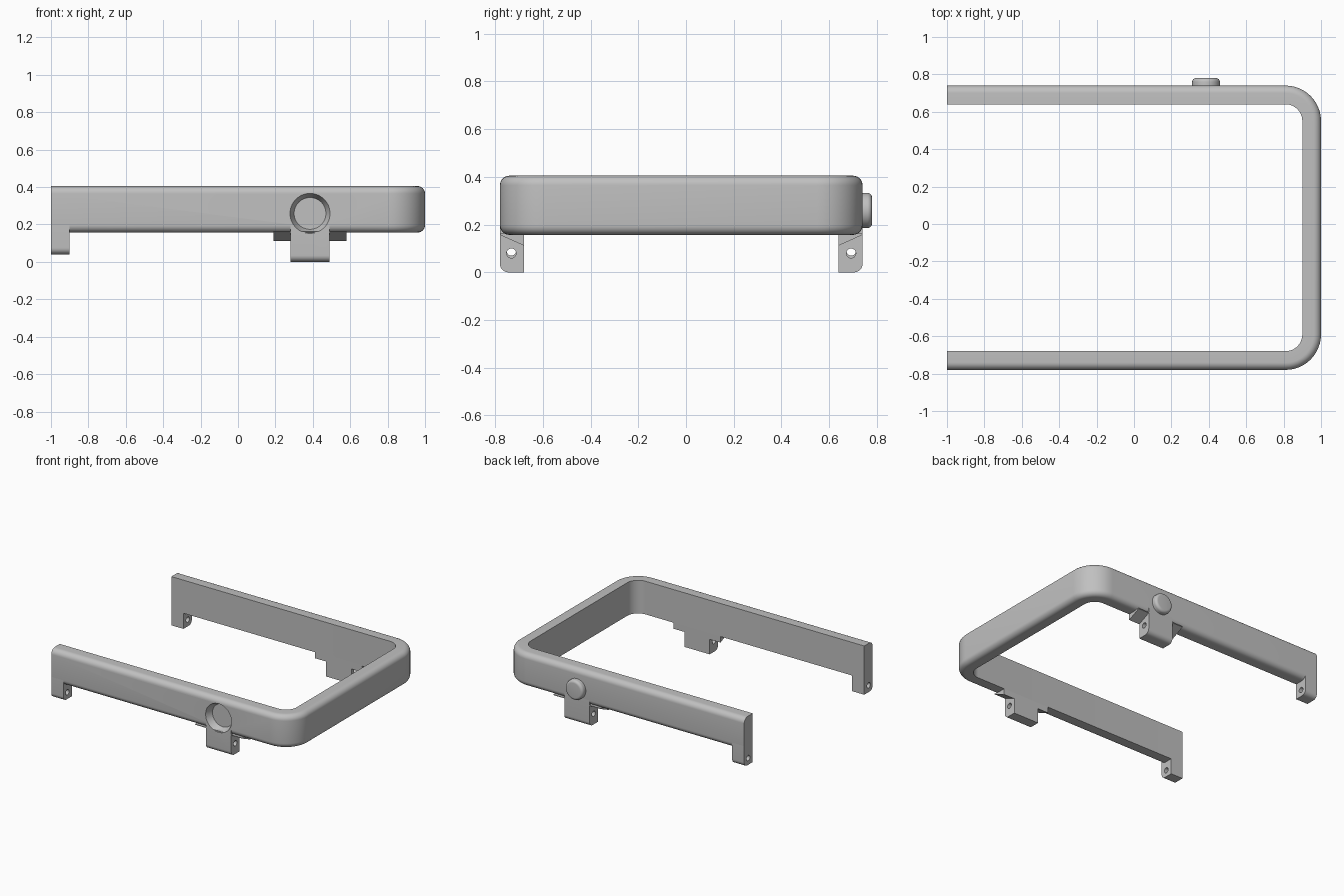
import bpy, bmesh
from math import sin, cos, pi, radians
from mathutils import Matrix, Vector

if "Cube" in bpy.data.objects:
    bpy.data.objects.remove(bpy.data.objects["Cube"])

grey = bpy.data.materials.new("plain_grey")
grey.use_nodes = True
COLOR = (0.53, 0.53, 0.53, 1)
grey.diffuse_color = COLOR
grey.node_tree.nodes["Principled BSDF"].inputs["Base Color"].default_value = COLOR

CY, HALF, WALL = -0.02, 0.76, 0.1     # middle of the frame, half width, wall
LOW, HIGH, ROUND = 0.157, 0.405, 0.04
RX, RZ = 0.385, 0.259                 # centre of button and socket


def finish(bm, name):
    bmesh.ops.recalc_face_normals(bm, faces=bm.faces)
    mesh = bpy.data.meshes.new(name)
    bm.to_mesh(mesh)
    bm.free()
    mesh.materials.append(grey)
    ob = bpy.data.objects.new(name, mesh)
    bpy.context.collection.objects.link(ob)
    return ob


def skin(rings, name):
    """Join equal rings of points into a closed solid with flat ends."""
    bm = bmesh.new()
    loops = [[bm.verts.new(p) for p in ring] for ring in rings]
    n = len(loops[0])
    for a, b in zip(loops, loops[1:]):
        for i in range(n):
            j = (i + 1) % n
            bm.faces.new((a[i], a[j], b[j], b[i]))
    bm.faces.new(loops[0])
    bm.faces.new(loops[-1])
    return finish(bm, name)


def arc(cx, cy, r, start, end, steps):
    angles = [radians(start + (end - start) * i / steps) for i in range(steps + 1)]
    return [(cx + r * cos(a), cy + r * sin(a)) for a in angles]


def extrude_x(profile, x0, x1, name):
    return skin([[(x, y, z) for y, z in profile] for x in (x0, x1)], name)


def lathe_y(profile, name, steps=64):
    """Round solid along y from (radius, y) pairs."""
    return skin([[(RX + x, y, RZ + z) for x, z in arc(0, 0, r, 0, 360 - 360 / steps, steps - 1)]
                 for r, y in profile], name)


def cut(ob, cutter):
    cutter.hide_render = True
    mod = ob.modifiers.new("cut", "BOOLEAN")
    mod.operation, mod.solver, mod.object = "DIFFERENCE", "EXACT", cutter
    with bpy.context.temp_override(object=ob, active_object=ob):
        bpy.ops.object.modifier_apply(modifier=mod.name)


parts, cutters = [], []

# U-shaped frame: section rounded on its outer edges, swept round two corners
out = WALL - ROUND
section = ([(0, LOW)] + arc(out, LOW + ROUND, ROUND, -90, 0, 8)
           + arc(out, HIGH - ROUND, ROUND, 0, 90, 8) + [(0, HIGH)])
inner_r = 0.09
corner_x, corner_y = 1 - WALL - inner_r, HALF - WALL - inner_r
path = [(-1, -1, -90)]
path += [(corner_x, -1, -90 + 90 * i / 12) for i in range(13)]
path += [(corner_x, 1, 90 * i / 12) for i in range(13)]
path += [(-1, 1, 90)]
rings = []
for px, side, deg in path:
    a = radians(deg)
    rings.append([(px + (inner_r + d) * cos(a), CY + side * corner_y + (inner_r + d) * sin(a), z)
                  for d, z in section])
frame = skin(rings, "frame")
parts.append(frame)

# Socket in the front side
face = CY - HALF
socket = lathe_y([(0.111, face - 0.01), (0.107, face), (0.085, face + 0.05)], "socket_cutter")
cutters.append(socket)
cut(frame, socket)

# Tabs with pin holes, and sloped shoulders, on both sides
for side, word in ((-1, "front"), (1, "back")):
    def y_at(depth):
        return CY + side * (HALF - depth)

    for label, x0, x1, bottom, hole_z in (("end_tab", -1, -0.9, 0.04, 0.09),
                                          ("middle_tab", 0.28, 0.49, 0, 0.08)):
        corner = arc(0.035, bottom + 0.035, 0.035, 180, 270, 8)
        outline = [(0, LOW + ROUND)] + corner + [(WALL, bottom), (WALL, LOW + ROUND)]
        tab = extrude_x([(y_at(d), z) for d, z in outline], x0, x1, word + "_" + label)
        hole = extrude_x(arc(y_at(0.048), hole_z, 0.02, 0, 345, 23),
                         x0 - 0.05, x1 + 0.05, "hole_cutter")
        cutters.append(hole)
        cut(tab, hole)
        if side < 0 and label == "middle_tab":
            cut(tab, socket)
        parts.append(tab)

    wedge = [(y_at(0), LOW), (y_at(WALL), 0.112), (y_at(WALL), LOW + 0.005), (y_at(0), LOW + 0.005)]
    parts.append(extrude_x(wedge, 0.19, 0.58, word + "_shoulder"))

# Round button on the back side
back = CY + HALF
edge = arc(0.054, back + 0.02, 0.02, 0, 90, 6)
parts.append(lathe_y([(0.074, back - 0.01)] + edge, "button"))

for helper in cutters:
    bpy.data.objects.remove(helper)

# Smooth rounded areas, keep crisp edges
bpy.ops.object.select_all(action="DESELECT")
for ob in parts:
    ob.select_set(True)
bpy.context.view_layer.objects.active = frame
bpy.ops.object.shade_smooth_by_angle(angle=radians(30))
